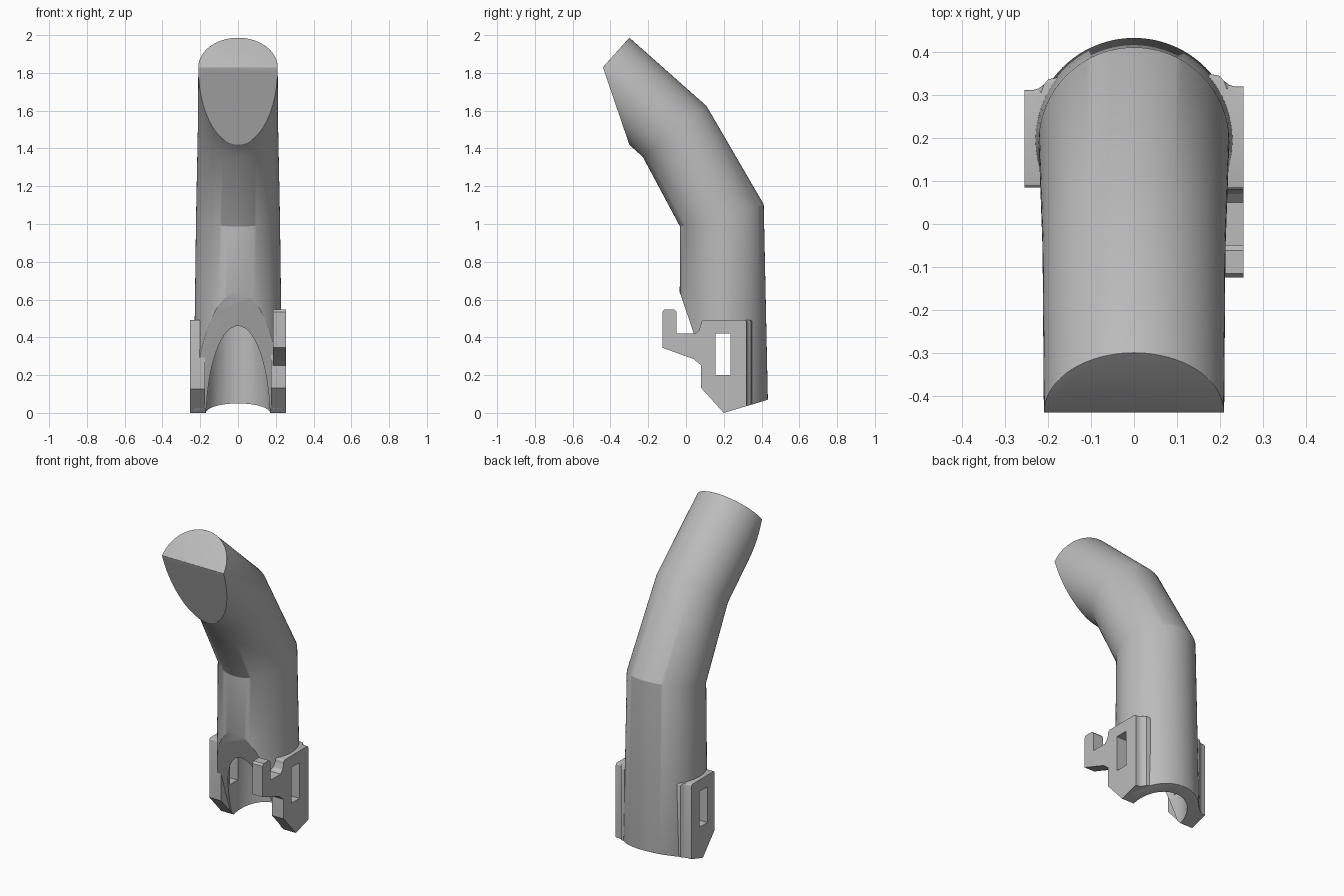
import bpy, bmesh, math
from mathutils import Vector

cube = bpy.data.objects.get("Cube")
if cube:
    bpy.data.objects.remove(cube)

grey = bpy.data.materials.new("matte_grey")
grey.use_nodes = True
grey.diffuse_color = (0.5, 0.5, 0.5, 1)
grey.node_tree.nodes["Principled BSDF"].inputs["Base Color"].default_value = (0.5, 0.5, 0.5, 1)

SIDES = 96
AXIS = [(0.2, -0.1), (0.19, 1.045), (-0.06, 1.49), (-0.44, 1.83)]  # (y, z) centre line
TIP = Vector((0, 0.2, 0))


def finish(name, bm):
    bmesh.ops.recalc_face_normals(bm, faces=bm.faces)
    mesh = bpy.data.meshes.new(name)
    bm.to_mesh(mesh)
    bm.free()
    obj = bpy.data.objects.new(name, mesh)
    bpy.context.collection.objects.link(obj)
    mesh.materials.append(grey)
    return obj


def slice_off(bm, point, normal):
    """Remove everything on the normal side and close the cut."""
    cut = bmesh.ops.bisect_plane(bm, geom=bm.verts[:] + bm.edges[:] + bm.faces[:], dist=1e-5,
                                 plane_co=point, plane_no=normal, clear_outer=True)
    edges = [e for e in cut["geom_cut"] if isinstance(e, bmesh.types.BMEdge) and e.is_boundary]
    bmesh.ops.holes_fill(bm, edges=edges, sides=0)


def cut_mouth(bm):
    slice_off(bm, TIP, Vector((0, -0.265, -0.24)))
    slice_off(bm, TIP, Vector((0, 0.07, -0.235)))


def tube(path, radii):
    """Round tube with mitred bends in the yz plane."""
    bm = bmesh.new()
    pts = [Vector((0, y, z)) for y, z in path]
    rings = []
    for i, (p, r) in enumerate(zip(pts, radii)):
        before = (p - pts[max(i - 1, 0)]).normalized()
        after = (pts[min(i + 1, len(pts) - 1)] - p).normalized()
        mid = (before + after).normalized()
        stretch = 1 / mid.dot(after if after.length else before)
        side = Vector((0, mid.z, -mid.y)) * stretch
        angles = [2 * math.pi * k / SIDES for k in range(SIDES)]
        rings.append([bm.verts.new(p + r * (Vector((math.cos(a), 0, 0)) + side * math.sin(a)))
                      for a in angles])
    for low, high in zip(rings, rings[1:]):
        for k in range(SIDES):
            n = (k + 1) % SIDES
            bm.faces.new((low[k], low[n], high[n], high[k]))
    bm.faces.new(rings[0])
    bm.faces.new(rings[-1])
    bmesh.ops.recalc_face_normals(bm, faces=bm.faces)
    return bm


def prism(points, shift):
    bm = bmesh.new()
    face = bm.faces.new([bm.verts.new(p) for p in points])
    top = bmesh.ops.extrude_face_region(bm, geom=[face])["geom"]
    bmesh.ops.translate(bm, vec=shift, verts=[v for v in top if isinstance(v, bmesh.types.BMVert)])
    bmesh.ops.recalc_face_normals(bm, faces=bm.faces)
    return bm


def subtract(obj, cutter):
    mod = obj.modifiers.new("cut", "BOOLEAN")
    mod.operation = "DIFFERENCE"
    mod.solver = "EXACT"
    mod.object = cutter
    bpy.context.view_layer.objects.active = obj
    bpy.ops.object.modifier_apply(modifier=mod.name)


# Bent body with slanted nose and V-shaped mouth
bm = tube(AXIS, [0.237, 0.222, 0.213, 0.21])
slice_off(bm, Vector((0, -0.44, 1.83)), Vector((0, -0.41, -0.14)))
cut_mouth(bm)
bm.normal_update()
rim = []
for e in bm.edges:
    middle = (e.verts[0].co + e.verts[1].co) / 2
    sharp = len(e.link_faces) == 2 and e.calc_face_angle() > math.radians(40)
    tip_edge = all((v.co - TIP).yz.length < 0.001 for v in e.verts)
    if sharp and not tip_edge and (middle.z < 0.5 or middle.z > 1.82):
        rim.append(e)
bmesh.ops.bevel(bm, geom=rim, offset=0.02, segments=4, profile=0.5, affect="EDGES", clamp_overlap=True)
body = finish("nozzle_body", bm)

# Side plates, flared into the body at the back
plates = []
for name, s, front, back in (("left_plate", 1, 0.08, 0.32), ("right_plate", -1, 0.085, 0.312)):
    plan = [(0.175, front), (0.255, front), (0.255, back), (0.235, back),
            (0.222, back + 0.004), (0.21, back + 0.013), (0.2, back + 0.025), (0.175, back + 0.03)]
    bm = prism([(s * x, y, -0.1) for x, y in plan], (0, 0, 0.592))
    cut_mouth(bm)
    corners = [e for e in bm.edges if all(v.co.z > 0.49 for v in e.verts)
               and abs(e.verts[0].co.x - e.verts[1].co.x) > 0.01]
    bmesh.ops.bevel(bm, geom=corners, offset=0.012, segments=3, profile=0.5, affect="EDGES")
    plates.append(finish(name, bm))

# Hook arm reaching forward from the left plate
outline = [(0.12, 0.47), (0.08, 0.47), (0.07, 0.44), (0.05, 0.42), (-0.05, 0.42), (-0.05, 0.535),
           (-0.062, 0.547), (-0.115, 0.547), (-0.125, 0.535), (-0.125, 0.345),
           (0.04, 0.285), (0.07, 0.26), (0.12, 0.22)]
hook = finish("hook_arm", prism([(0.185, y, z) for y, z in outline], (0.07, 0, 0)))

# Hollow bore and the strap slot through both sides
bore = finish("bore_cutter", tube(AXIS[:3], [0.17, 0.165, 0.16]))
slot_outline = [(0.155, 0.2), (0.235, 0.2), (0.235, 0.42), (0.155, 0.42)]
slot = finish("slot_cutter", prism([(-0.4, y, z) for y, z in slot_outline], (0.8, 0, 0)))
subtract(body, bore)
for part in [body] + plates:
    subtract(part, slot)
for helper in (bore, slot):
    bpy.data.objects.remove(helper)

# Smooth shading with crisp edges
bpy.ops.object.select_all(action="DESELECT")
for part in [body, hook] + plates:
    part.select_set(True)
bpy.context.view_layer.objects.active = body
bpy.ops.object.shade_smooth_by_angle(angle=math.radians(25))
